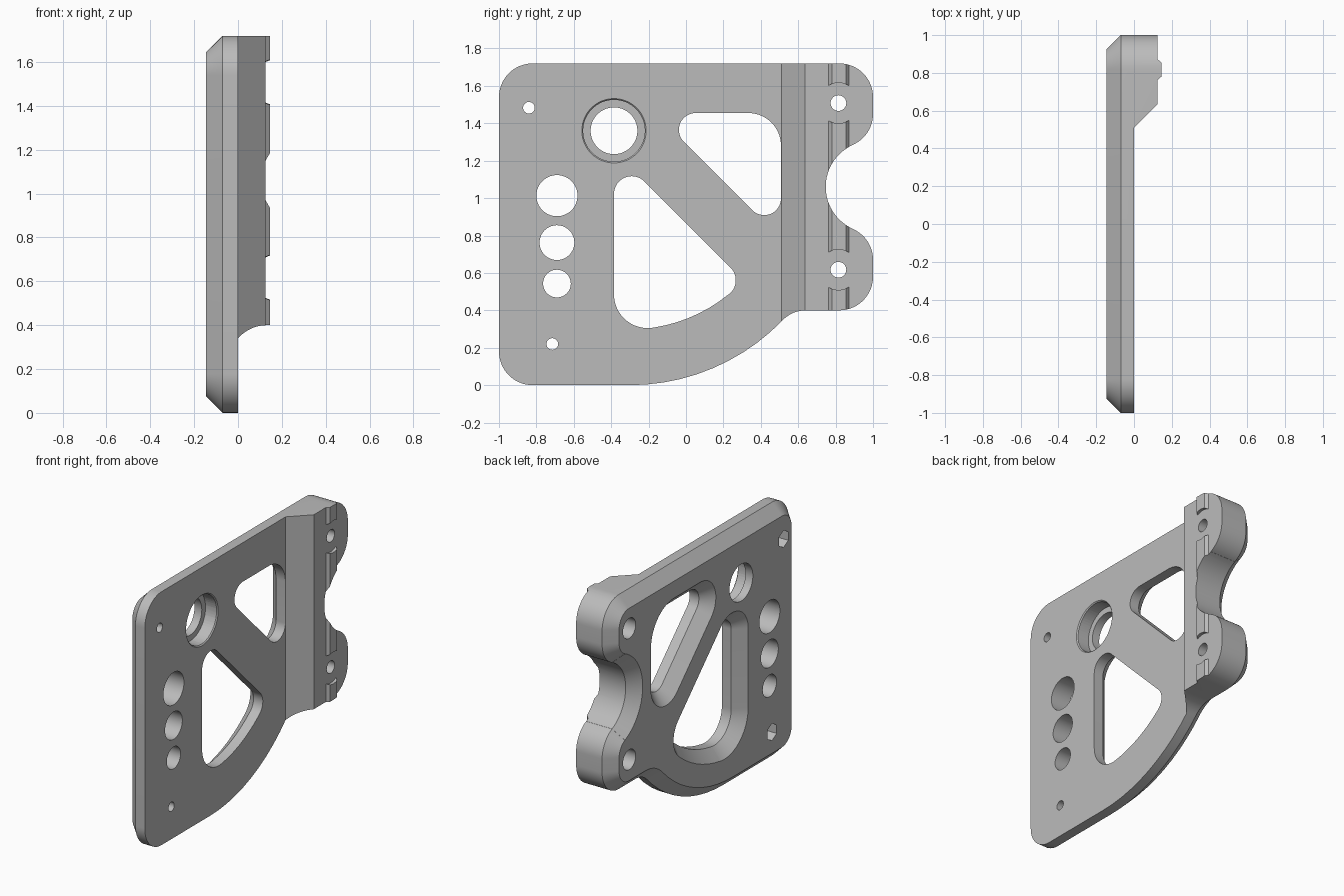
import bpy, bmesh
from math import radians, cos, sin, ceil

cube = bpy.data.objects.get("Cube")
if cube:
    bpy.data.objects.remove(cube, do_unlink=True)

grey = bpy.data.materials.new("plain_grey")
grey.use_nodes = True
grey.diffuse_color = (0.5, 0.5, 0.5, 1)
grey.node_tree.nodes["Principled BSDF"].inputs["Base Color"].default_value = (0.5, 0.5, 0.5, 1)

BACK, EDGE, CHAMFER = -0.145, -0.07, 0.075


def arc_loop(arcs, offset=0.0):
    """Chain of (y, z, radius, start, end) arcs joined by lines, moved outward by offset."""
    points = []
    for y, z, r, start, end in arcs:
        r += offset if end > start else -offset
        steps = max(2, ceil(abs(end - start) / 5))
        for i in range(steps + 1):
            a = radians(start + (end - start) * i / steps)
            points.append((y + r * cos(a), z + r * sin(a)))
    return points


def loft(name, sections):
    """Solid through matching rings given as (x, points)."""
    bm = bmesh.new()
    rings = [[bm.verts.new((x, y, z)) for y, z in pts] for x, pts in sections]
    for a, b in zip(rings, rings[1:]):
        for i in range(len(a)):
            j = (i + 1) % len(a)
            bm.faces.new((a[i], a[j], b[j], b[i]))
    bm.faces.new(rings[0])
    bm.faces.new(rings[-1])
    bmesh.ops.remove_doubles(bm, verts=bm.verts, dist=1e-5)
    bmesh.ops.recalc_face_normals(bm, faces=bm.faces)
    mesh = bpy.data.meshes.new(name)
    bm.to_mesh(mesh)
    bm.free()
    mesh.materials.append(grey)
    obj = bpy.data.objects.new(name, mesh)
    bpy.context.collection.objects.link(obj)
    return obj


def circle(y, z, r, sides=64):
    return [(y + r * sin(radians(360 * i / sides)), z + r * cos(radians(360 * i / sides)))
            for i in range(sides)]


def combine(target, tool, operation="DIFFERENCE"):
    tool.hide_render = True
    mod = target.modifiers.new("cut", "BOOLEAN")
    mod.operation, mod.solver, mod.object = operation, "EXACT", tool
    bpy.context.view_layer.objects.active = target
    bpy.ops.object.modifier_apply(modifier=mod.name)
    bpy.data.objects.remove(tool, do_unlink=True)


def drill(y, z, r, x0=-0.3, x1=0.3, sides=64, r1=None):
    combine(plate, loft("drill", [(x0, circle(y, z, r, sides)),
                                  (x1, circle(y, z, r1 or r, sides))]))


# Plate outline with rounded lugs and a round notch, chamfered on the back
outline = [
    (-0.82, 0.18, 0.18, 180, 270),
    (-0.3, 1.135, 1.135, 270, 316),
    (0.642, 0.225, 0.175, 136, 90),
    (0.82, 0.58, 0.18, 270, 360),
    (0.82, 0.67, 0.18, 0, 66),
    (0.993, 1.06, 0.246, 246, 114),
    (0.82, 1.45, 0.18, 294, 360),
    (0.82, 1.54, 0.18, 0, 90),
    (-0.82, 1.54, 0.18, 90, 180),
]
full = arc_loop(outline)
plate = loft("bracket_plate", [(BACK, arc_loop(outline, -CHAMFER)), (EDGE, full), (0.25, full)])

# Thickness profile: thin plate, sloped step, thick mounting block and raised rib
profile = [(-0.3, -1.2), (0, -1.2), (0, 0.51), (0.125, 0.635), (0.125, 0.763), (0.145, 0.78),
           (0.145, 0.855), (0.125, 0.872), (0.125, 1.2), (-0.3, 1.2)]
stock = loft("stock", [(z, profile) for z in (-0.2, 2)])
for v in stock.data.vertices:
    z, x, y = v.co
    v.co = (x, y, z)
combine(plate, stock, "INTERSECT")

# Two lightening windows, chamfered on the back
lower_window = [
    (-0.205, 0.485, 0.18, 180, 278),
    (-0.3, 1.135, 0.837, 278.5, 309),
    (0.171, 0.561, 0.095, 309.5, 405),
    (-0.29, 1.022, 0.095, 45, 180),
]
upper_window = [
    (0.052, 1.365, 0.09, 90, 225),
    (0.418, 0.999, 0.09, 225, 360),
    (0.333, 1.28, 0.175, 0, 90),
]
for arcs in (lower_window, upper_window):
    inner = arc_loop(arcs)
    combine(plate, loft("window", [(BACK - 0.02, arc_loop(arcs, CHAMFER + 0.02)),
                                   (EDGE, inner), (0.3, inner)]))

# Row of three graded holes
for z, r in ((1.013, 0.11), (0.762, 0.093), (0.543, 0.074)):
    drill(-0.69, z, r)

# Bearing hole with a stepped seat and a fine lead-in
drill(-0.385, 1.36, 0.125)
drill(-0.385, 1.36, 0.165, -0.09, 0.05)
drill(-0.385, 1.36, 0.164, -0.008, 0.002, r1=0.174)

# Small screw holes with hexagonal nut pockets behind
for y, z in ((-0.84, 1.483), (-0.715, 0.22)):
    drill(y, z, 0.031, sides=32)
    drill(y, z, 0.058, -0.3, -0.075, sides=6)

# Lug bolts: rib relief in front, through hole, counterbore behind
for z in (1.508, 0.617):
    drill(0.815, z, 0.108, 0.1252, 0.3)
    drill(0.815, z, 0.042, sides=32)
    drill(0.815, z, 0.068, -0.3, -0.06, sides=48)

bpy.ops.object.select_all(action="DESELECT")
plate.select_set(True)
bpy.context.view_layer.objects.active = plate
bpy.ops.object.shade_smooth_by_angle(angle=radians(30))
